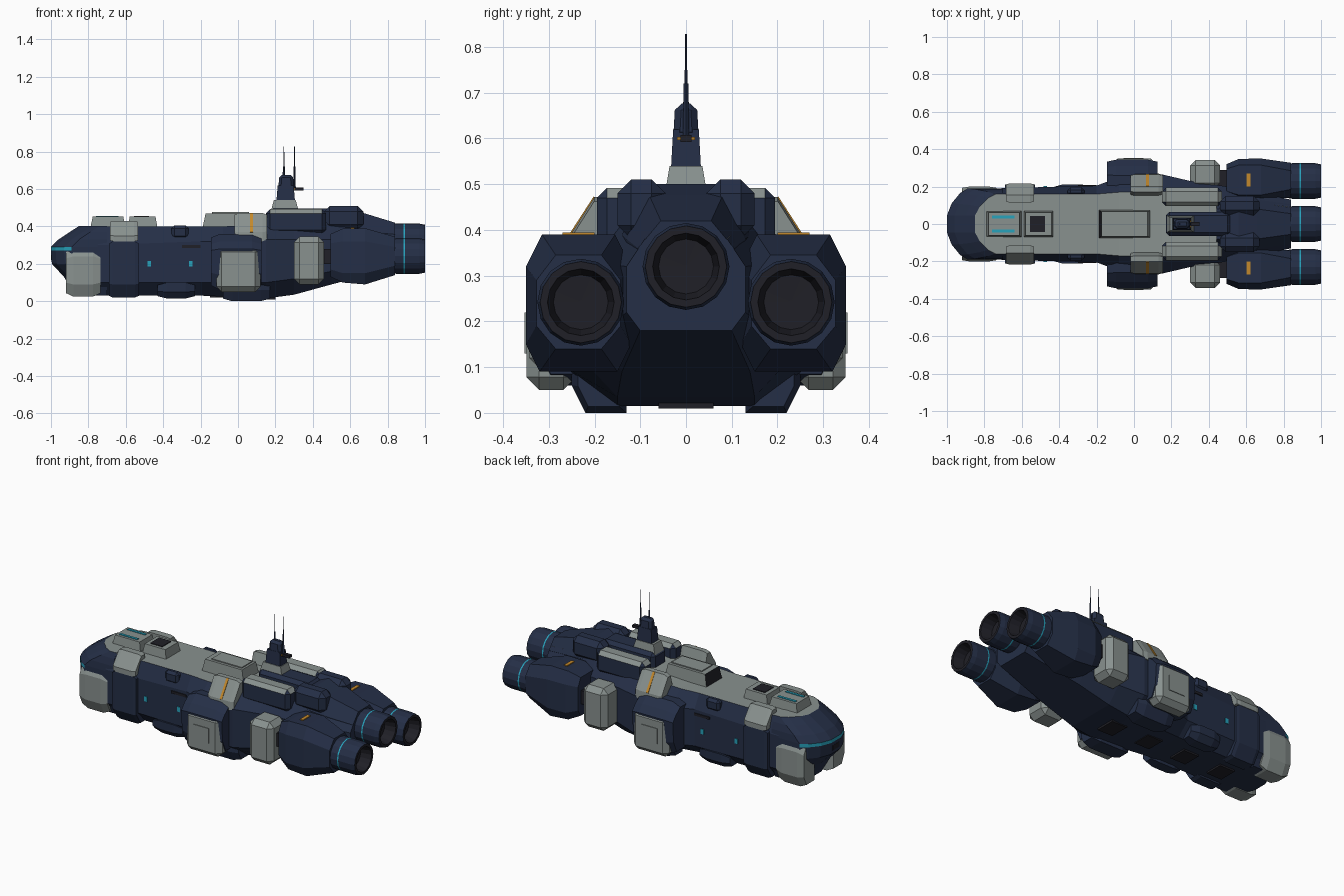
import bpy, bmesh, math
from mathutils import Vector

if "Cube" in bpy.data.objects:
    bpy.data.objects.remove(bpy.data.objects["Cube"])


def material(name, rgb):
    m = bpy.data.materials.new(name)
    m.diffuse_color = (*rgb, 1)
    m.use_nodes = True
    m.node_tree.nodes["Principled BSDF"].inputs["Base Color"].default_value = m.diffuse_color
    return m


NAVY = material("navy_hull", (0.018, 0.028, 0.062))
GREY = material("grey_armour", (0.25, 0.285, 0.275))
DARK = material("dark_metal", (0.014, 0.014, 0.020))
CYAN = material("cyan_light", (0.02, 0.36, 0.50))
ORANGE = material("orange_mark", (0.55, 0.25, 0.025))


def finish(name, bm, mats, mirror=False, rule=None):
    bmesh.ops.recalc_face_normals(bm, faces=bm.faces)
    bm.normal_update()
    if rule:
        for f in bm.faces:
            f.material_index = rule(f.calc_center_median(), f.normal)
    me = bpy.data.meshes.new(name)
    bm.to_mesh(me)
    bm.free()
    for m in mats:
        me.materials.append(m)
    ob = bpy.data.objects.new(name, me)
    bpy.context.collection.objects.link(ob)
    if mirror:
        mod = ob.modifiers.new("mirror", 'MIRROR')
        mod.use_axis = (False, True, False)
        mod.use_mirror_merge = False
    return ob


def skin(name, rings, mats, mirror=False, rule=None):
    """Join closed rings of equal point count and cap both ends."""
    bm = bmesh.new()
    rows = [[bm.verts.new(p) for p in r] for r in rings]
    n = len(rows[0])
    for a, b in zip(rows, rows[1:]):
        for i in range(n):
            bm.faces.new((a[i], a[(i + 1) % n], b[(i + 1) % n], b[i]))
    bm.faces.new(rows[0])
    bm.faces.new(rows[-1])
    return finish(name, bm, mats, mirror, rule)


def octa(x, wt, w, wb, z0, zl, zu, z1, cy=0):
    half = [(wb, z0), (w, zl), (w, zu), (wt, z1)]
    return [(x, cy + y, z) for y, z in half] + [(x, cy - y, z) for y, z in half[::-1]]


def prism(name, prof, x0, x1, mat, inset=0.03, shrink=0.8):
    """Mirrored y-z profile run along x, with tapered ends."""
    cy = sum(p[0] for p in prof) / len(prof)
    cz = sum(p[1] for p in prof) / len(prof)
    rings = [[(x, cy + (y - cy) * s, cz + (z - cz) * s) for y, z in prof]
             for x, s in ((x0, shrink), (x0 + inset, 1), (x1 - inset, 1), (x1, shrink))]
    return skin(name, rings, [mat], True)


def block(name, lo, hi, mat, bevel=0.0, top=1.0, mirror=False, rule=None, mats=None):
    lo, hi = Vector(lo), Vector(hi)
    c, d = (lo + hi) / 2, hi - lo
    bm = bmesh.new()
    bmesh.ops.create_cube(bm, size=1)
    for v in bm.verts:
        s = top if v.co.z > 0 else 1
        v.co = Vector((c.x + v.co.x * d.x * s, c.y + v.co.y * d.y * s, c.z + v.co.z * d.z))
    if bevel:
        bmesh.ops.bevel(bm, geom=bm.edges[:], offset=bevel, segments=1, affect='EDGES')
    return finish(name, bm, mats or [mat], mirror, rule)


def lathe(name, prof, cy, cz, mats, rule=None, n=16, mirror=False):
    rings = [[(x, cy + r * math.cos(2 * math.pi * i / n), cz + r * math.sin(2 * math.pi * i / n))
              for i in range(n)] for x, r in prof]
    return skin(name, rings, mats, mirror, rule)


# Main hull: navy sides, grey deck
skin("main_hull", [octa(*s) for s in (
    (-0.75, .16, .19, .13, .03, .10, .30, .40),
    (-0.20, .16, .205, .13, .03, .10, .32, .40),
    (-0.08, .17, .25, .14, .025, .10, .32, .40),
    (0.15, .17, .265, .15, .015, .10, .33, .41),
    (0.30, .15, .23, .15, .035, .12, .33, .43),
    (0.50, .13, .20, .14, .09, .16, .33, .42),
    (0.84, .09, .13, .10, .18, .22, .32, .38))],
    [NAVY, GREY], rule=lambda c, n: int(n.z > 0.8))

# Nose: stacked plan outlines, with a light band and grey deck
def nose_ring(z, xf, w):
    half = [(xf, .045), (xf + .025, .11 * w), (xf + .07, .165 * w), (max(xf + .11, -.89), .19 * w), (-.7, .19 * w)]
    return [(x, y, z) for x, y in half] + [(x, -y, z) for x, y in half[::-1]]

skin("nose", [nose_ring(*r) for r in (
    (.03, -.87, .8), (.13, -.93, 1), (.20, -.995, 1), (.27, -1, 1), (.29, -1, 1),
    (.33, -.96, .98), (.37, -.90, .92), (.402, -.85, .84))],
    [NAVY, CYAN, GREY],
    rule=lambda c, n: 1 if .275 < c.z < .285 and n.x < -.2 else (2 if n.z > .9 else 0))
block("nose_sensor", (-1.0, -.03, .22), (-.97, .03, .25), DARK)

# Cheek armour at the bow
prism("cheek_armour", [(.08, .025), (.17, .025), (.2, .09), (.2, .24), (.18, .28), (.08, .28)],
      -.92, -.735, GREY, .04, .86)

# Forward collar
prism("front_collar_lower", [(.10, .02), (.17, .02), (.215, .09), (.215, .32), (.10, .32)],
      -.69, -.53, NAVY, .02, .93)
prism("front_collar_shoulder", [(.115, .37), (.115, .43), (.155, .43), (.217, .35), (.217, .32), (.14, .32)],
      -.685, -.535, GREY, .02, .9)

# Deck boxes and their panels
block("deck_box_front", (-.79, -.07, .39), (-.60, .07, .452), GREY, top=.86)
block("deck_box_second", (-.59, -.07, .39), (-.43, .07, .452), GREY, top=.86)
block("deck_hatch", (-.555, -.042, .44), (-.475, .042, .456), DARK)
block("deck_light", (-.76, .03, .445), (-.64, .045, .456), CYAN, mirror=True)
block("deck_box_mid", (-.19, -.075, .39), (.09, .075, .47), GREY, top=.88,
      mats=[GREY, DARK], rule=lambda c, n: int(n.x < -.8))
block("deck_box_mid_lid", (-.14, -.05, .465), (.06, .05, .476), GREY)

# Side fittings, windows and keel pods
block("side_box", (-.355, .15, .335), (-.265, .197, .405), NAVY, .015, mirror=True)
prism("front_keel_pod", [(.10, .10), (.12, .015), (.18, .015), (.212, .05), (.212, .10)],
      -.43, -.23, NAVY, .05, .7)
block("window_front", (-.485, .19, .185), (-.465, .202, .215), CYAN, mirror=True)
block("window_rear", (-.262, .195, .185), (-.242, .208, .215), CYAN, mirror=True)
block("side_vent", (-.30, .18, .285), (-.2, .209, .30), DARK, mirror=True)

# Midship pods with grey armour
prism("mid_pod", [(.18, .06), (.30, .06), (.335, .14), (.344, .28), (.31, .32), (.26, .36), (.18, .36)],
      -.145, .125, NAVY, .05, .85)
block("mid_pod_armour", (-.115, .24, .05), (.12, .349, .292), GREY, .028, mirror=True)
block("mid_pod_hatch", (-.055, .33, .13), (.05, .353, .22), GREY, mirror=True)
prism("mid_keel_pod", [(.13, .11), (.13, 0), (.22, 0), (.25, .06), (.25, .11)],
      -.08, .17, NAVY, .05, .75)

# Midship shoulder collar with orange line
prism("mid_shoulder", [(.15, .40), (.17, .472), (.20, .472), (.265, .37), (.27, .32), (.18, .32)],
      -.02, .155, GREY, .025, .88)
skin("shoulder_stripe", [[(x, .202, .473), (x, .268, .371), (x, .262, .366), (x, .197, .468)]
                         for x in (.065, .08)], [ORANGE], True)

# Rear grey pods and struts
block("rear_pod", (.30, .19, .09), (.46, .343, .345), GREY, .03, mirror=True)
block("engine_strut", (.42, .18, .2), (.54, .29, .28), DARK, mirror=True)

# Dorsal ridges and spine
block("dorsal_ridge", (.15, .095, .36), (.47, .195, .492), NAVY, .022, mirror=True,
      mats=[NAVY, GREY], rule=lambda c, n: int(n.z > .6))
block("dorsal_spine", (.17, -.065, .38), (.52, .065, .497), NAVY, .02)
block("engine_shoulder", (.46, .045, .38), (.67, .15, .51), NAVY, .03, mirror=True)

# Centre engine housing
skin("centre_engine_housing", [octa(*s) for s in (
    (.44, .08, .13, .10, .12, .2, .38, .46), (.56, .09, .14, .10, .13, .2, .39, .50),
    (.66, .08, .13, .10, .15, .22, .38, .475), (.84, .055, .105, .08, .195, .25, .36, .42))], [NAVY])

# Side engine nacelles
skin("side_nacelle", [octa(*s, cy=.235) for s in (
    (.495, .06, .085, .06, .13, .17, .31, .36), (.56, .08, .113, .085, .10, .15, .32, .388),
    (.68, .08, .115, .085, .09, .15, .32, .39), (.84, .05, .092, .05, .14, .19, .29, .345))], [NAVY], True)
block("nacelle_mark", (.602, .20, .38), (.622, .27, .394), ORANGE, mirror=True)

# Nozzles: navy shell, thin light ring, dark bowl
NOZZLE = [(.80, .088), (.845, .095), (.886, .095), (.894, .095), (.97, .095), (1, .089),
          (1, .074), (.93, .064), (.93, .005)]

def nozzle_rule(c, n):
    if .887 < c.x < .893:
        return 1
    return 2 if n.x > .5 or c.x > .999 or (c.x > .95 and n.x > .2 and c.x < .968) else 0

lathe("centre_nozzle", NOZZLE, 0, .32, [NAVY, CYAN, DARK], nozzle_rule)
lathe("side_nozzle", NOZZLE, .23, .242, [NAVY, CYAN, DARK], nozzle_rule, mirror=True)
BOWL = [(.92, .03), (.932, .066), (1.0, .0745), (1.0, .073), (.935, .06), (.934, .004)]
lathe("centre_bowl", BOWL, 0, .32, [DARK])
lathe("side_bowl", BOWL, .23, .242, [DARK], mirror=True)

# Sensor tower and antennas
block("tower_base", (.175, -.046, .48), (.325, .046, .54), GREY, top=.78)
block("tower_column", (.205, -.033, .53), (.305, .033, .62), NAVY, top=.85)
block("tower_head", (.215, -.028, .60), (.30, .028, .676), NAVY, .014, top=.85)
block("tower_arm", (.28, -.012, .592), (.35, .012, .608), DARK)
block("tower_mark", (.292, -.02, .597), (.305, .02, .603), ORANGE)
for name, x, z in (("antenna_front", .245, .64), ("antenna_rear", .302, .60)):
    skin(name, [[(x + r * a, r * b, h) for a, b in ((1, 0), (0, 1), (-1, 0), (0, -1))]
                for h, r in ((z, .007), (.72, .005), (.721, .003), (.828, .002))], [NAVY])

# Belly panels
for i, x in enumerate((-.6, -.35, -.1)):
    block(f"belly_panel_{i + 1}", (x - .05, -.055, .02), (x + .05, .055, .035), DARK)
block("belly_panel_rear", (.1, -.06, .01), (.2, .06, .035), DARK)
